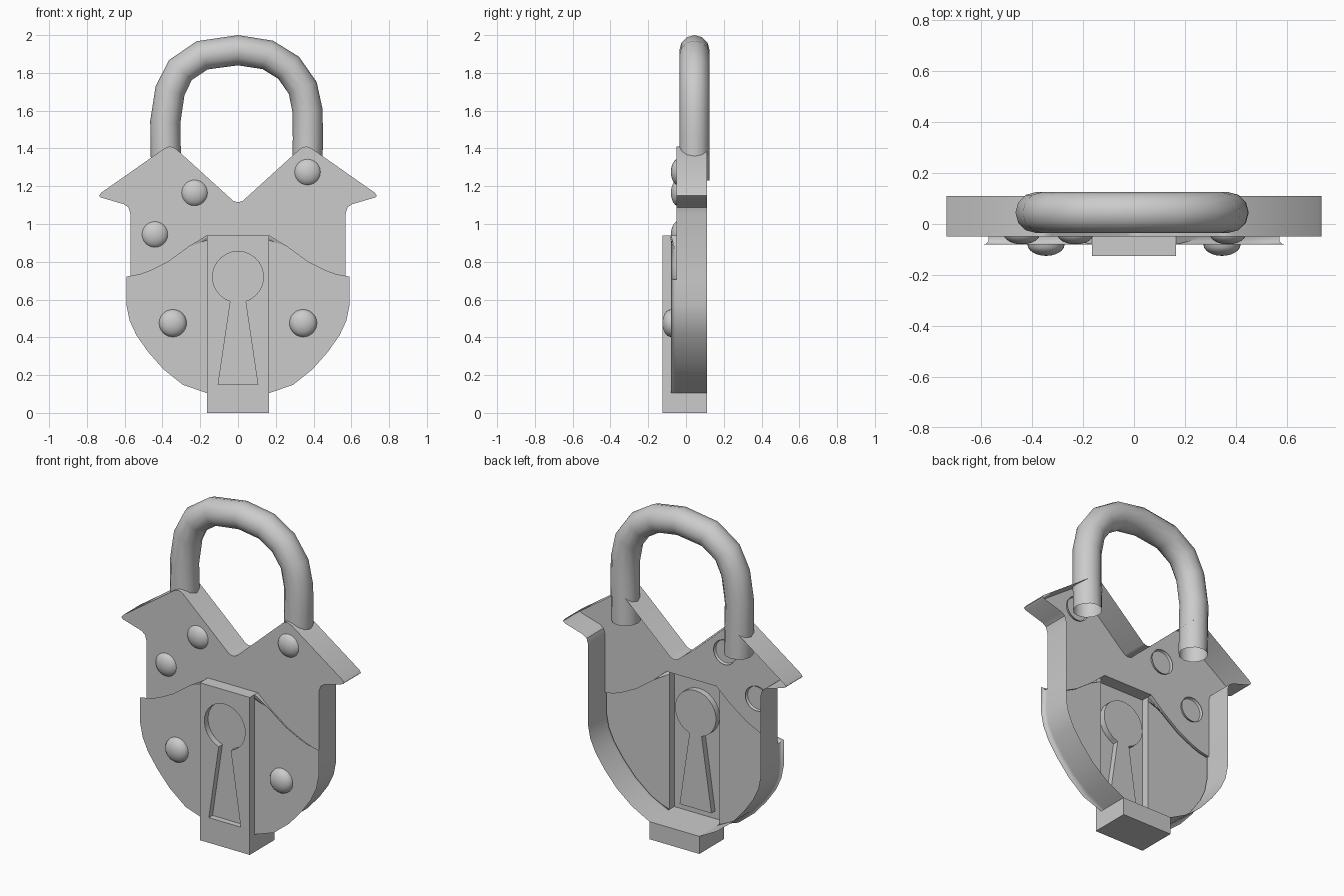
import bpy, bmesh, math
from mathutils import Matrix

if "Cube" in bpy.data.objects:
    bpy.data.objects.remove(bpy.data.objects["Cube"], do_unlink=True)

FRONT, BACK = -0.05, 0.11          # body shell depth
PLATE, BLOCK = -0.08, -0.125       # raised plate and lock block fronts

metal = bpy.data.materials.new("grey_metal")
metal.use_nodes = True
GREY = (0.6, 0.6, 0.6, 1)
metal.diffuse_color = GREY
metal.node_tree.nodes["Principled BSDF"].inputs["Base Color"].default_value = GREY


def finish(name, mesh, angle=35):
    obj = bpy.data.objects.new(name, mesh)
    bpy.context.collection.objects.link(obj)
    mesh.materials.clear()
    mesh.materials.append(metal)
    bpy.ops.object.select_all(action="DESELECT")
    obj.select_set(True)
    bpy.context.view_layer.objects.active = obj
    bpy.ops.object.shade_smooth_by_angle(angle=math.radians(angle))
    return obj


def from_bmesh(name, bm, angle=35):
    bmesh.ops.remove_doubles(bm, verts=bm.verts, dist=0.0005)
    bmesh.ops.recalc_face_normals(bm, faces=bm.faces)
    mesh = bpy.data.meshes.new(name)
    bm.to_mesh(mesh)
    bm.free()
    return finish(name, mesh, angle)


def ring(bm, pts, y):
    return [bm.verts.new((x, y, z)) for x, z in pts]


def strip(bm, pts, y0, y1, closed=False):
    """Wall that sweeps an outline from one depth to another."""
    a, b = ring(bm, pts, y0), ring(bm, pts, y1)
    for i in range(len(pts) - (not closed)):
        j = (i + 1) % len(pts)
        bm.faces.new((a[i], a[j], b[j], b[i]))


def mirrored(pts):
    return [(-x, z) for x, z in reversed(pts)]


# Right half outlines, from top to bottom
roof = [(0, 1.115), (0.025, 1.122), (0.325, 1.395), (0.345, 1.408), (0.365, 1.41),
        (0.39, 1.4), (0.725, 1.165), (0.735, 1.15), (0.725, 1.14), (0.605, 1.105),
        (0.58, 1.088), (0.57, 1.055)]
swoop = [(0.57, 0.705), (0.515, 0.715), (0.46, 0.735), (0.36, 0.785), (0.25, 0.865),
         (0.165, 0.94)]
belly = [(0.57, 0.57), (0.555, 0.495), (0.52, 0.42), (0.46, 0.335), (0.38, 0.245),
         (0.28, 0.165), (0.165, 0.105)]

# Body: open-backed shell with an upper front sheet
bm = bmesh.new()
half = roof + swoop
bm.faces.new(ring(bm, half + mirrored(half)[:-1], FRONT))
side = roof + swoop[:1] + belly
strip(bm, mirrored(side)[:-1] + side, FRONT, BACK)
from_bmesh("body_shell", bm)

# Lower plates with rounded rims
for name, s in (("left_lower_plate", 1), ("right_lower_plate", -1)):
    bm = bmesh.new()
    pts = [(s * x, z) for x, z in swoop[::-1] + belly]
    bm.faces.new(ring(bm, pts, PLATE))
    strip(bm, pts, PLATE, FRONT)
    bmesh.ops.remove_doubles(bm, verts=bm.verts, dist=0.0005)
    rim = [e for e in bm.edges if all(abs(v.co.y - PLATE) < 0.001 for v in e.verts)
           and not e.is_boundary]
    bmesh.ops.bevel(bm, geom=rim, offset=0.02, segments=3, profile=0.5, affect="EDGES")
    from_bmesh(name, bm, 50)

# Lock block: hollow channel, recessed keyhole, solid foot
W, TOP, LEDGE = 0.165, 0.94, 0.105
keyhole = [(-0.105, 0.15), (0.105, 0.15), (0.04, 0.59)]
for i in range(25):
    a = math.radians(-72 + i * 324 / 24)
    keyhole.append((0.135 * math.cos(a), 0.72 + 0.135 * math.sin(a)))
keyhole.append((-0.04, 0.59))
bm = bmesh.new()
edges = []
for loop in ([(-W, 0), (W, 0), (W, TOP), (-W, TOP)], keyhole):
    vs = ring(bm, loop, BLOCK)
    edges += [bm.edges.new((vs[i - 1], vs[i])) for i in range(len(vs))]
bmesh.ops.triangle_fill(bm, use_beauty=True, edges=edges, normal=(0, -1, 0))
strip(bm, [(W, LEDGE), (W, TOP)], BLOCK, PLATE)
strip(bm, [(-W, LEDGE), (-W, TOP)], BLOCK, PLATE)
strip(bm, [(-W, TOP), (W, TOP)], BLOCK, FRONT)
strip(bm, [(-W, 0), (W, 0), (W, LEDGE), (-W, LEDGE)], BLOCK, BACK, True)
bm.faces.new(ring(bm, [(-W, 0), (W, 0), (W, LEDGE), (-W, LEDGE)], BACK))
strip(bm, keyhole, BLOCK, BLOCK + 0.035, True)
bm.faces.new(ring(bm, keyhole, BLOCK + 0.035))
from_bmesh("lock_block", bm)

# Rivets: flattened open domes
rivets = [("left_lower_rivet", 0.345, 0.475, PLATE), ("right_lower_rivet", -0.345, 0.475, PLATE),
          ("left_top_rivet", 0.368, 1.275, -0.035), ("right_top_rivet", -0.23, 1.165, -0.035),
          ("right_middle_rivet", -0.44, 0.945, -0.035)]
for name, x, z, y in rivets:
    bm = bmesh.new()
    bmesh.ops.create_uvsphere(bm, u_segments=24, v_segments=12, radius=1)
    bmesh.ops.delete(bm, geom=[v for v in bm.verts if v.co.z < -0.01], context="VERTS")
    bm.transform(Matrix.Translation((x, y, z)) @ Matrix.Rotation(math.pi / 2, 4, "X")
                 @ Matrix.Diagonal((0.073, 0.073, 0.045, 1)))
    from_bmesh(name, bm, 60)

# Shackle: open round tube along a faceted arch
arch = [(-0.38, 1.23), (-0.385, 1.54), (-0.36, 1.705), (-0.305, 1.815), (-0.19, 1.893),
        (0, 1.92), (0.158, 1.895), (0.268, 1.827), (0.343, 1.72), (0.368, 1.6),
        (0.37, 1.45), (0.365, 1.23)]
curve = bpy.data.curves.new("shackle_path", "CURVE")
curve.dimensions = "3D"
curve.bevel_depth = 0.08
curve.bevel_resolution = 4
spline = curve.splines.new("POLY")
spline.points.add(len(arch) - 1)
for p, (x, z) in zip(spline.points, arch):
    p.co = (x, 0.045, z, 1)
path = bpy.data.objects.new("shackle_path", curve)
tube = bpy.data.meshes.new_from_object(path)
bpy.data.objects.remove(path)
finish("shackle", tube, 60)
